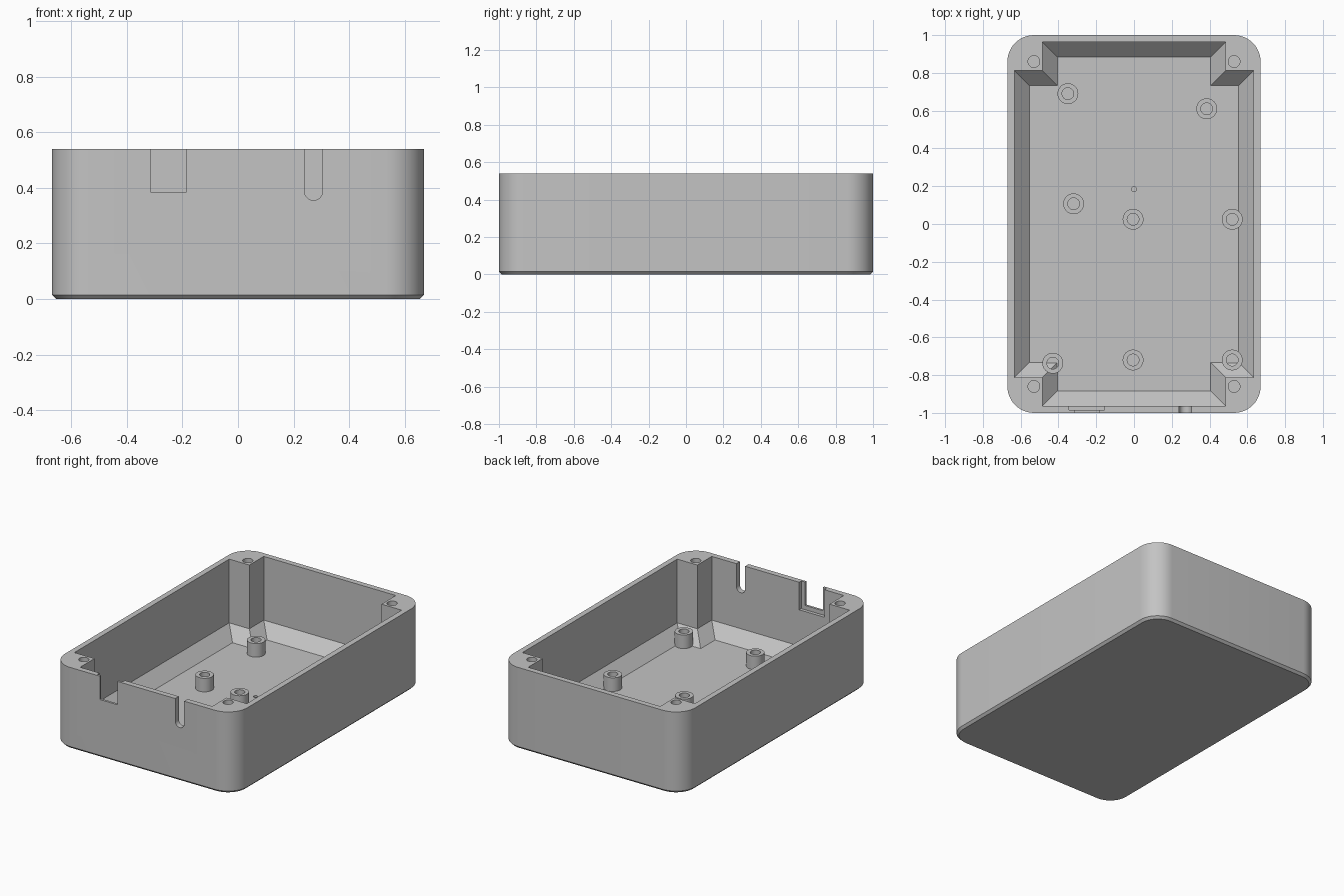
import bpy
import bmesh
from math import cos, sin, pi, radians

if "Cube" in bpy.data.objects:
    bpy.data.objects.remove(bpy.data.objects["Cube"])

grey = bpy.data.materials.new("light grey plastic")
grey.use_nodes = True
colour = (0.55, 0.55, 0.55, 1)
grey.diffuse_color = colour
grey.node_tree.nodes["Principled BSDF"].inputs["Base Color"].default_value = colour

W, L, H = 0.67, 1.0, 0.54      # half width, half length, height
FLOOR, WALL, SLOPE = 0.037, 0.037, 0.08
RADIUS = 0.14


def loft(name, rings):
    """Closed solid through a list of (outline, z) rings, capped at both ends."""
    bm = bmesh.new()
    loops = [[bm.verts.new((x, y, z)) for x, y in pts] for pts, z in rings]
    for a, b in zip(loops, loops[1:]):
        for i in range(len(a)):
            j = (i + 1) % len(a)
            bm.faces.new((a[i], a[j], b[j], b[i]))
    bm.faces.new(loops[0][::-1])
    bm.faces.new(loops[-1])
    bmesh.ops.recalc_face_normals(bm, faces=bm.faces)
    mesh = bpy.data.meshes.new(name)
    bm.to_mesh(mesh)
    bm.free()
    mesh.materials.append(grey)
    obj = bpy.data.objects.new(name, mesh)
    bpy.context.collection.objects.link(obj)
    return obj


def circle(x, y, r, n=32):
    return [(x + r * cos(2 * pi * i / n), y + r * sin(2 * pi * i / n)) for i in range(n)]


def rect(x0, x1, y0, y1):
    return [(x0, y0), (x1, y0), (x1, y1), (x0, y1)]


def rounded(inset, n=12):
    r, pts = RADIUS - inset, []
    for k, (sx, sy) in enumerate([(1, 1), (-1, 1), (-1, -1), (1, -1)]):
        for i in range(n + 1):
            a = (k + i / n) * pi / 2
            pts.append((sx * (W - RADIUS) + r * cos(a), sy * (L - RADIUS) + r * sin(a)))
    return pts


def cross(inset):
    """Cavity outline with a square pillar left in each corner."""
    x, y = W - WALL - inset, L - WALL - inset
    px, py = 0.485 - inset, 0.812 - inset
    quarter = [(x, py), (px, py), (px, y)]
    return (quarter + [(-a, b) for a, b in quarter[::-1]]
            + [(-a, -b) for a, b in quarter] + [(a, -b) for a, b in quarter[::-1]])


def cut(target, cutter):
    cutter.hide_render = True
    mod = target.modifiers.new("cut", "BOOLEAN")
    mod.operation, mod.solver, mod.object = "DIFFERENCE", "EXACT", cutter
    bpy.context.view_layer.objects.active = target
    bpy.ops.object.modifier_apply(modifier=mod.name)
    bpy.data.objects.remove(cutter)


# Outer shell with a chamfered underside
CH = 0.015
case = loft("case_body", [(rounded(CH), 0), (rounded(0), CH), (rounded(0), H)])

# Cavity with sloped edges round the floor
cut(case, loft("cavity", [(cross(SLOPE), FLOOR), (cross(0), FLOOR + SLOPE), (cross(0), H + 0.1)]))

# Screw holes in the corner pillars
for sx in (-1, 1):
    for sy in (-1, 1):
        hole = circle(sx * (W - RADIUS), sy * (L - RADIUS), 0.031)
        cut(case, loft("lid_screw_hole", [(hole, 0.2), (hole, H + 0.1)]))

# Square connector notch with a wider pocket on its inner side
notch = rect(-0.315, -0.185, -1.1, -0.93)
cut(case, loft("connector_notch", [(notch, 0.385), (notch, H + 0.1)]))
pocket = rect(-0.343, -0.157, -0.985, -0.93)
cut(case, loft("connector_pocket", [(pocket, 0.357), (pocket, H + 0.1)]))

# Round-bottomed cable slot
R = 0.0325
arch = [(R * cos(a), R * sin(a)) for a in [pi + pi * i / 16 for i in range(17)]]
arch += [(R, 0.3), (-R, 0.3)]
slot = loft("cable_slot", [(arch, -0.1), (arch, 0.1)])
slot.rotation_euler = (radians(90), 0, 0)
slot.location = (0.272, -1.0, 0.388)
bpy.context.view_layer.update()
cut(case, slot)

# Small locating hole in the floor
dot = circle(0, 0.185, 0.013, 16)
cut(case, loft("locating_hole", [(dot, 0.015), (dot, 0.1)]))

# Hollow circuit board standoffs
parts = [case]
spots = [(-0.35, 0.69), (0.385, 0.61), (-0.32, 0.107), (-0.005, 0.025),
         (0.52, 0.025), (-0.43, -0.737), (-0.005, -0.72), (0.52, -0.72)]
TOP = FLOOR + 0.09
for x, y in spots:
    outer, inner = circle(x, y, 0.055), circle(x, y, 0.031)
    parts.append(loft("board_standoff", [(outer, 0.02), (outer, TOP), (inner, TOP), (inner, FLOOR + 0.003)]))

# Smooth the curved sides, keep edges crisp
bpy.ops.object.select_all(action="DESELECT")
for p in parts:
    p.select_set(True)
bpy.context.view_layer.objects.active = case
bpy.ops.object.shade_smooth_by_angle(angle=radians(30))
